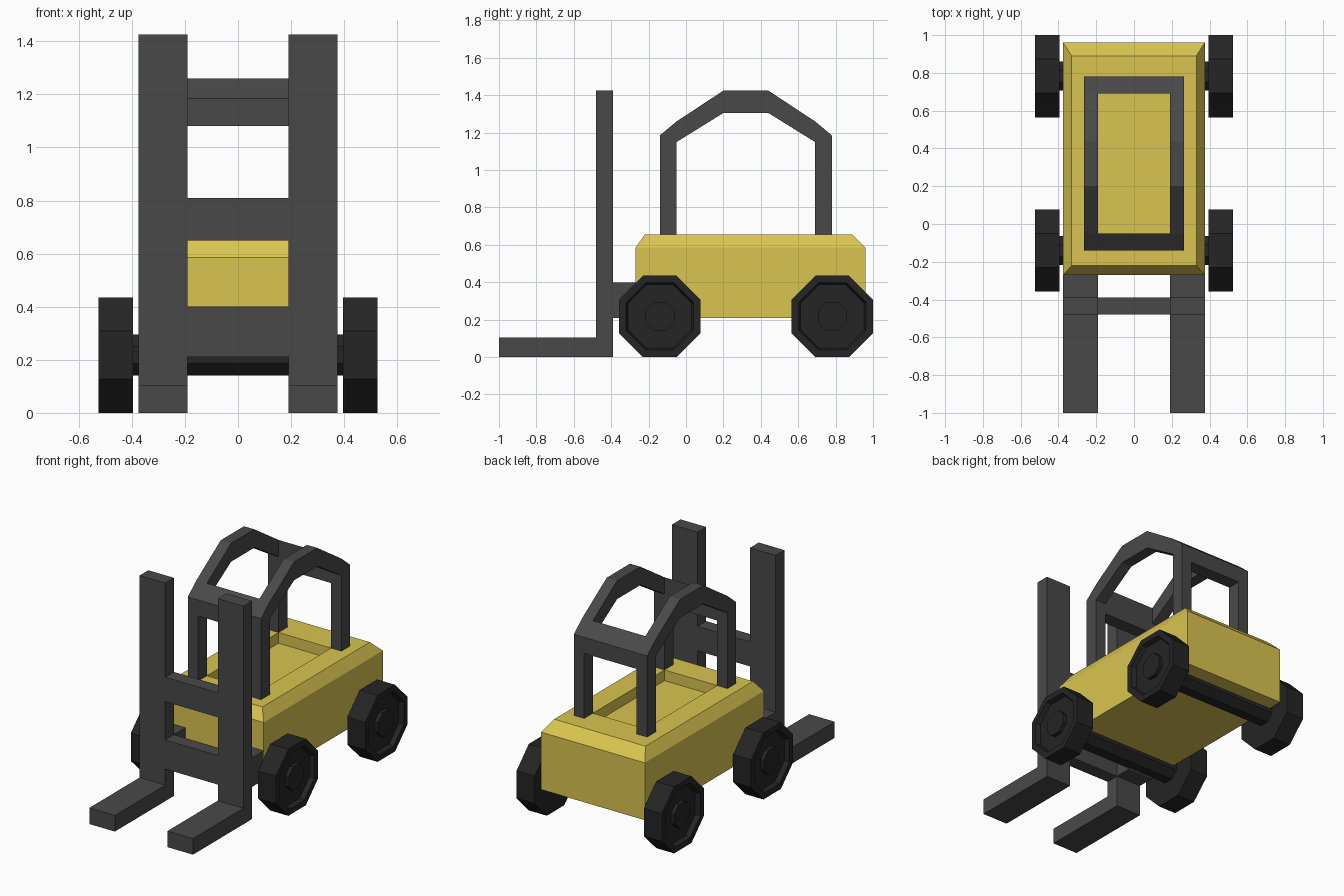
import bpy
import bmesh
from math import cos, sin, pi

cube = bpy.data.objects.get("Cube")
if cube:
    bpy.data.objects.remove(cube, do_unlink=True)


def material(name, r, g, b):
    m = bpy.data.materials.new(name)
    m.use_nodes = True
    m.diffuse_color = (r, g, b, 1)
    node = next(n for n in m.node_tree.nodes if n.type == 'BSDF_PRINCIPLED')
    node.inputs["Base Color"].default_value = (r, g, b, 1)
    return m


YELLOW = material("yellow paint", 0.70, 0.56, 0.08)
GREY = material("dark grey steel", 0.066, 0.066, 0.066)
BLACK = material("black rubber", 0.018, 0.018, 0.018)


def loft(name, rings, mat):
    """Skin a list of equal-length point rings and cap both ends."""
    bm = bmesh.new()
    loops = [[bm.verts.new(p) for p in ring] for ring in rings]
    n = len(loops[0])
    for a, b in zip(loops, loops[1:]):
        for i in range(n):
            j = (i + 1) % n
            bm.faces.new((a[i], a[j], b[j], b[i]))
    bm.faces.new(loops[0])
    bm.faces.new(loops[-1])
    bmesh.ops.recalc_face_normals(bm, faces=bm.faces)
    mesh = bpy.data.meshes.new(name)
    bm.to_mesh(mesh)
    bm.free()
    mesh.materials.append(mat)
    obj = bpy.data.objects.new(name, mesh)
    bpy.context.collection.objects.link(obj)
    return obj


def extrude_x(name, profile, x0, x1, mat):
    """Extrude a (y, z) profile from x0 to x1."""
    return loft(name, [[(x, y, z) for y, z in profile] for x in (x0, x1)], mat)


def rect(y0, y1, z0, z1):
    return [(y0, z0), (y1, z0), (y1, z1), (y0, z1)]


def plan(hx, y0, y1, z):
    return [(-hx, y0, z), (hx, y0, z), (hx, y1, z), (-hx, y1, z)]


def octagon(x, y, apothem):
    r = apothem / cos(pi / 8)
    angles = [pi / 8 + k * pi / 4 for k in range(8)]
    return [(x, y + r * cos(a), 0.2175 + r * sin(a)) for a in angles]


# Body with chamfered top and sunken seat well
loft("body", [
    plan(0.375, -0.27, 0.96, 0.21),
    plan(0.375, -0.27, 0.96, 0.585),
    plan(0.33, -0.22, 0.89, 0.655),
    plan(0.19, -0.05, 0.69, 0.655),
    plan(0.19, -0.05, 0.69, 0.585),
], YELLOW)

# Side-view outlines
fork_outline = [(-1, 0), (-0.39, 0), (-0.39, 1.425), (-0.48, 1.425),
                (-0.48, 0.105), (-1, 0.105)]
half_frame = [(-0.05, 0.65), (-0.14, 0.65), (-0.14, 1.185), (-0.05, 1.26), (0.2, 1.425)]
half_inner = [(0.2, 1.305), (-0.05, 1.15)]
MID = 0.32


def flip(points):
    return [(2 * MID - y, z) for y, z in reversed(points)]


frame_outline = half_frame + flip(half_frame) + flip(half_inner) + half_inner
bar_outline = [(-0.14, 1.08), (-0.05, 1.08), (-0.05, 1.26), (-0.14, 1.185)]

# Mirrored pairs: forks with masts, brackets, cage frames, wheels
for side, s in (("left", 1), ("right", -1)):
    extrude_x(side + "_fork_and_mast", fork_outline, 0.19 * s, 0.375 * s, GREY)
    extrude_x(side + "_mast_bracket", rect(-0.39, -0.27, 0.21, 0.40),
              0.19 * s, 0.375 * s, GREY)
    extrude_x(side + "_cage_frame", frame_outline, 0.19 * s, 0.265 * s, GREY)
    for end, y in (("front", -0.14), ("rear", 0.7825)):
        steps = [(0.395, 0.2175), (0.525, 0.2175), (0.525, 0.18),
                 (0.495, 0.17), (0.495, 0.078), (0.52, 0.078)]
        loft(f"{end}_{side}_wheel", [octagon(x * s, y, r) for x, r in steps], BLACK)

# Cross members of the cage and mast
extrude_x("front_cage_bar", bar_outline, -0.19, 0.19, GREY)
extrude_x("rear_cage_bar", flip(bar_outline), -0.19, 0.19, GREY)
extrude_x("upper_mast_bar", rect(-0.48, -0.39, 0.65, 0.81), -0.19, 0.19, GREY)
extrude_x("lower_mast_bar", rect(-0.48, -0.39, 0.21, 0.40), -0.19, 0.19, GREY)

# Axles
for end, y in (("front", -0.14), ("rear", 0.7825)):
    loft(end + "_axle", [octagon(x, y, 0.077) for x in (-0.4, 0.4)], BLACK)
